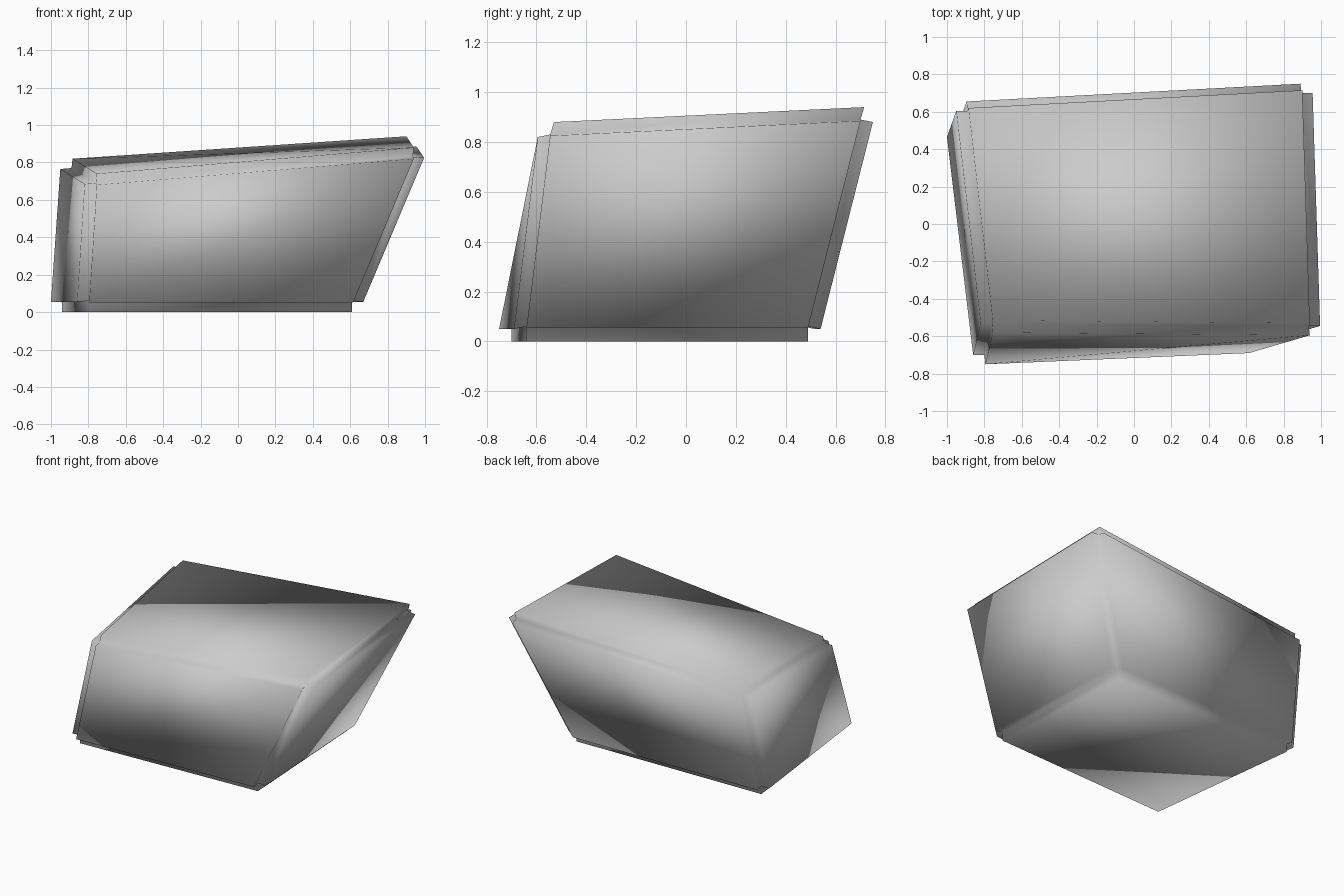
import bpy
import bmesh
from mathutils import Vector

if "Cube" in bpy.data.objects:
    bpy.data.objects.remove(bpy.data.objects["Cube"])

# Skewed block: eight core corners (bottom/top, front/back, left/right)
CORNERS = {
    "bfl": (-0.80, -0.70, 0.06), "bfr": (0.61, -0.64, 0.06),
    "bbr": (0.55, 0.49, 0.06), "bbl": (-0.94, 0.465, 0.06),
    "tfl": (-0.76, -0.53, 0.69), "tfr": (0.935, -0.545, 0.83),
    "tbr": (0.895, 0.70, 0.89), "tbl": (-0.89, 0.605, 0.77),
}

# Raised panels: corners counter-clockwise from outside, first one on the fold,
# and the outward shift of the panel
PANELS = [
    (("tfr", "tbr", "tbl", "tfl"), (0.005, 0.015, 0.05)),
    (("bfr", "bfl", "bbl", "bbr"), (0, 0, -0.06)),
    (("bfl", "bfr", "tfr", "tfl"), (0.005, -0.05, -0.01)),
    (("bbl", "tbl", "tbr", "bbr"), (-0.005, 0.05, -0.01)),
    (("bfl", "tfl", "tbl", "bbl"), (-0.06, 0, -0.005)),
    (("bbr", "tbr", "tfr", "bfr"), (0.06, 0, -0.005)),
]
# Corner at which each panel's fold starts
FOLDS = ("tfr", "bfr", "bfl", "bbl", "bfl", "bbr")

bm = bmesh.new()
core = {name: bm.verts.new(co) for name, co in CORNERS.items()}
for (names, shift), fold in zip(PANELS, FOLDS):
    start = names.index(fold)
    names = names[start:] + names[:start]
    # back and left panels fold along the other diagonal when needed
    if fold == "bbl":
        assert names[2] == "tbr"
    inner = [core[n] for n in names]
    outer = [bm.verts.new(v.co + Vector(shift)) for v in inner]
    # two triangles of the panel
    bm.faces.new((outer[0], outer[1], outer[2]))
    bm.faces.new((outer[0], outer[2], outer[3]))
    # side walls down to the core edge, leaving a groove between panels
    for i in range(4):
        j = (i + 1) % 4
        bm.faces.new((inner[i], inner[j], outer[j], outer[i]))

for f in bm.faces:
    f.smooth = True
mesh = bpy.data.meshes.new("stone_block")
bm.to_mesh(mesh)
bm.free()

# Light grey stone
stone = bpy.data.materials.new("light_grey_stone")
stone.diffuse_color = (0.6, 0.6, 0.6, 1)
stone.use_nodes = True
stone.node_tree.nodes["Principled BSDF"].inputs["Base Color"].default_value = stone.diffuse_color
mesh.materials.append(stone)
block = bpy.data.objects.new("stone_block", mesh)
bpy.context.collection.objects.link(block)
